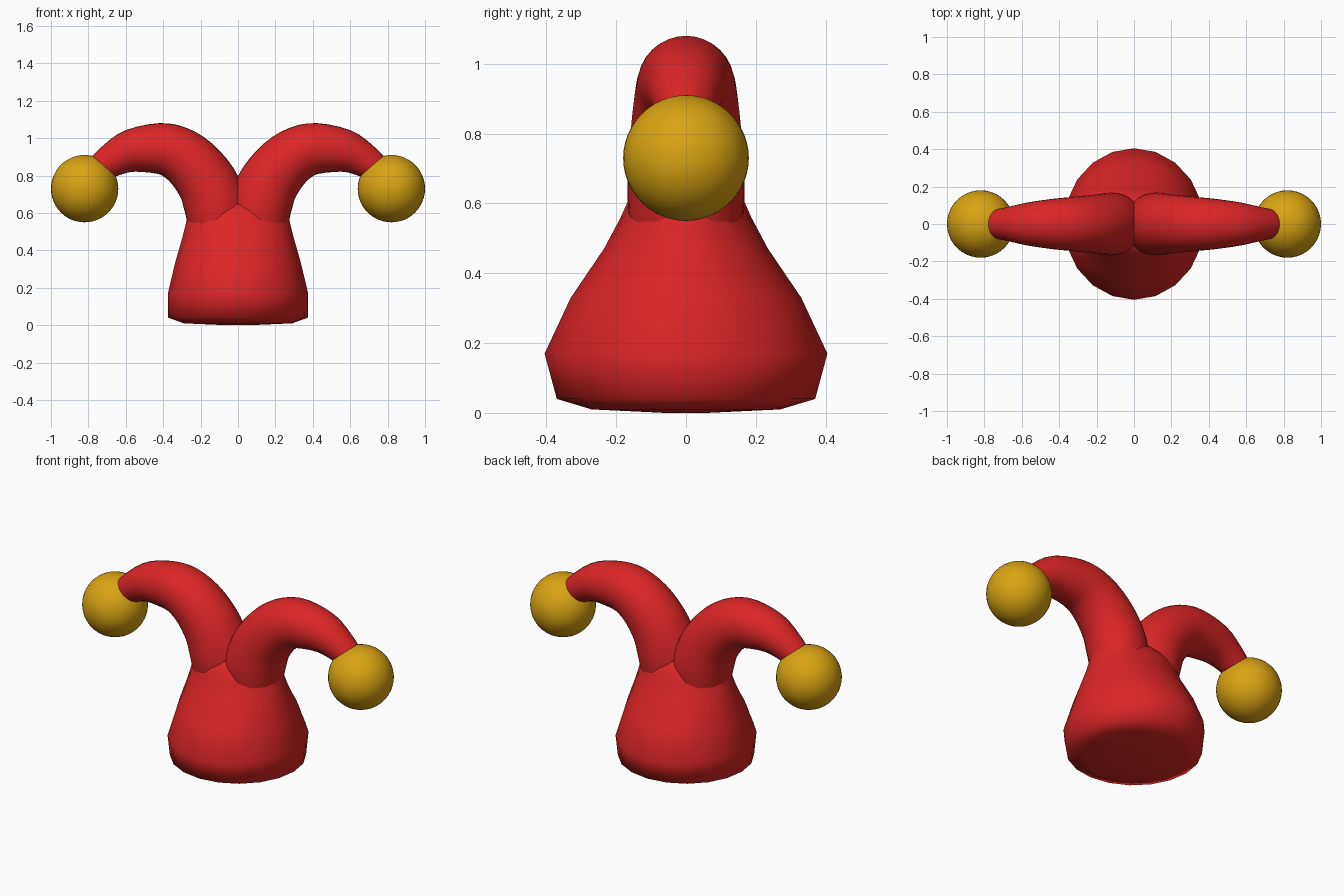
import bpy, bmesh, math
from mathutils import Vector

if "Cube" in bpy.data.objects:
    bpy.data.objects.remove(bpy.data.objects["Cube"])


def material(name, color):
    m = bpy.data.materials.new(name)
    m.diffuse_color = (*color, 1)
    m.use_nodes = True
    m.node_tree.nodes["Principled BSDF"].inputs["Base Color"].default_value = m.diffuse_color
    return m


RED = material("red felt", (0.72, 0.019, 0.019))
GOLD = material("gold", (0.70, 0.37, 0.006))


def skin(name, rings, mat, clip=False):
    """Join rings of points into a closed, smooth tube."""
    bm = bmesh.new()
    loops = [[bm.verts.new(p) for p in ring] for ring in rings]
    n = len(loops[0])
    for a, b in zip(loops, loops[1:]):
        for i in range(n):
            j = (i + 1) % n
            bm.faces.new((a[i], a[j], b[j], b[i]))
    bm.faces.new(loops[0][::-1])
    bm.faces.new(loops[-1])
    if clip:  # cut away everything past the middle plane
        bmesh.ops.bisect_plane(bm, geom=bm.verts[:] + bm.edges[:] + bm.faces[:],
                               plane_co=(0, 0, 0), plane_no=(-1, 0, 0), clear_outer=True)
    bmesh.ops.recalc_face_normals(bm, faces=bm.faces[:])
    if clip and sum((f.normal.dot(f.calc_center_median() - Vector((0.3, 0, 0.7))) for f in bm.faces)) < 0:
        bmesh.ops.reverse_faces(bm, faces=bm.faces[:])
    for f in bm.faces:
        f.smooth = True
    me = bpy.data.meshes.new(name)
    bm.to_mesh(me)
    bm.free()
    me.materials.append(mat)
    ob = bpy.data.objects.new(name, me)
    bpy.context.collection.objects.link(ob)
    return ob


def mirror(ob):
    mod = ob.modifiers.new("mirror", 'MIRROR')
    mod.use_axis = (True, False, False)
    mod.use_mirror_merge = False


# Hat body: elliptical sections as (z, half width x, half depth y)
sections = [(0.0, 0.06, 0.06), (0.01, 0.29, 0.27), (0.04, 0.373, 0.37), (0.17, 0.375, 0.405),
            (0.33, 0.337, 0.33), (0.47, 0.297, 0.235), (0.56, 0.275, 0.187),
            (0.61, 0.262, 0.165), (0.645, 0.21, 0.13), (0.665, 0.10, 0.07)]
SIDES = 20
skin("hat_body", [[(rx * math.cos(2 * math.pi * i / SIDES), ry * math.sin(2 * math.pi * i / SIDES), z)
                   for i in range(SIDES)] for z, rx, ry in sections], RED)

# Horns: curved tapering tube as (x, z, radius), clipped at the middle and mirrored
path = [(0.105, 0.50, 0.155), (0.11, 0.58, 0.165), (0.125, 0.66, 0.168), (0.165, 0.76, 0.162),
        (0.245, 0.862, 0.153), (0.335, 0.924, 0.144), (0.43, 0.945, 0.135), (0.57, 0.932, 0.115),
        (0.67, 0.885, 0.092), (0.745, 0.83, 0.075), (0.79, 0.78, 0.06)]
pts = [Vector(p) for p in path]
pts = [2 * pts[0] - pts[1]] + pts + [2 * pts[-1] - pts[-2]]
fine = []
for a, b, c, d in zip(pts, pts[1:], pts[2:], pts[3:]):
    for t in (0, 1 / 3, 2 / 3):
        fine.append(0.5 * (2 * b + (c - a) * t + (2 * a - 5 * b + 4 * c - d) * t * t
                           + (3 * b - a - 3 * c + d) * t ** 3))
rings = []
for k, p in enumerate(fine):
    tan = fine[min(k + 1, len(fine) - 1)] - fine[max(k - 1, 0)]
    side = Vector((tan.y, 0, -tan.x)).normalized()
    rings.append([Vector((p.x, 0, p.y)) + p.z * (math.cos(u) * side + math.sin(u) * Vector((0, 1, 0)))
                  for u in (2 * math.pi * i / 32 for i in range(32))])
mirror(skin("horns", rings, RED, clip=True))

# Bells at the horn tips
bpy.ops.mesh.primitive_uv_sphere_add(segments=40, ring_count=24, radius=0.18, location=(0, 0, 0))
bells = bpy.context.object
bells.name = "bells"
for v in bells.data.vertices:
    v.co += Vector((0.82, 0, 0.73))
bells.data.materials.append(GOLD)
bpy.ops.object.shade_smooth()
mirror(bells)
